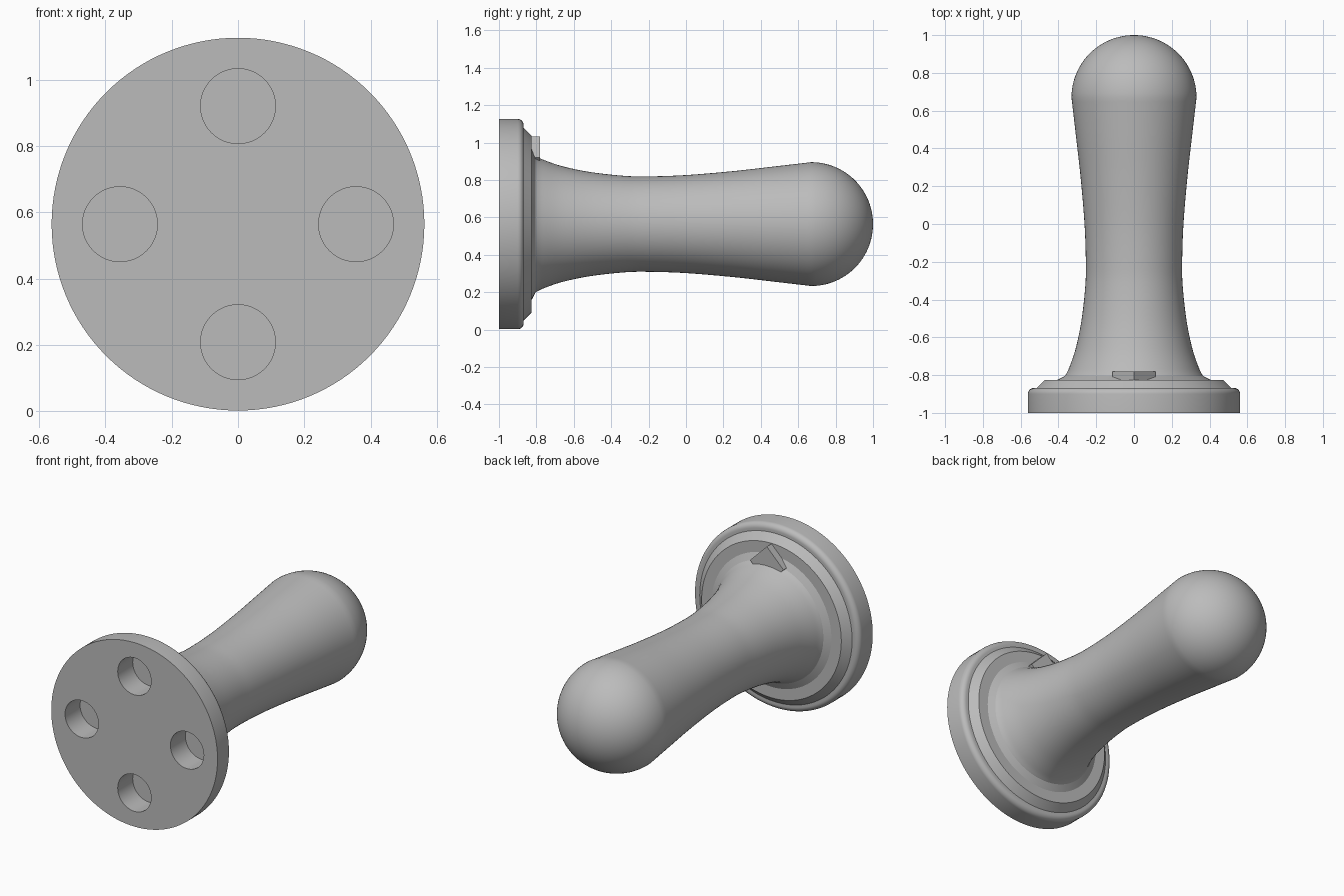
import bpy
import bmesh
import math
from mathutils import Matrix, Vector

if "Cube" in bpy.data.objects:
    bpy.data.objects.remove(bpy.data.objects["Cube"], do_unlink=True)

CENTRE_Z = 0.564
SEGMENTS = 128

grey = bpy.data.materials.new("plain grey")
grey.use_nodes = True
colour = (0.5, 0.5, 0.5, 1)
grey.diffuse_color = colour
grey.node_tree.nodes["Principled BSDF"].inputs["Base Color"].default_value = colour


def add_object(name, bm):
    bmesh.ops.recalc_face_normals(bm, faces=bm.faces)
    mesh = bpy.data.meshes.new(name)
    bm.to_mesh(mesh)
    bm.free()
    mesh.materials.append(grey)
    obj = bpy.data.objects.new(name, mesh)
    bpy.context.collection.objects.link(obj)
    return obj


def select_only(obj):
    bpy.ops.object.select_all(action='DESELECT')
    obj.select_set(True)
    bpy.context.view_layer.objects.active = obj


def lathe(name, profile):
    """Turn (radius, y) points around the long axis, closing both ends."""
    bm = bmesh.new()
    rings = []
    for r, y in profile:
        if r < 1e-5:
            rings.append([bm.verts.new((0, y, CENTRE_Z))])
            continue
        angles = [2 * math.pi * i / SEGMENTS for i in range(SEGMENTS)]
        rings.append([bm.verts.new((r * math.cos(a), y, CENTRE_Z + r * math.sin(a)))
                      for a in angles])
    for a, b in zip(rings, rings[1:]):
        for i in range(SEGMENTS):
            j = (i + 1) % SEGMENTS
            if len(b) == 1:
                bm.faces.new((a[i], a[j], b[0]))
            else:
                bm.faces.new((a[i], a[j], b[j], b[i]))
    for ring in (rings[0], rings[-1]):
        if len(ring) > 1:
            bm.faces.new(ring)
    return add_object(name, bm)


def prism(name, sides, radius, y0, y1, x, z):
    """Regular prism along y with one corner pointing up."""
    bm = bmesh.new()
    bmesh.ops.create_cone(bm, cap_ends=True, segments=sides, radius1=radius,
                          radius2=radius, depth=y1 - y0)
    turn = Matrix.Rotation(math.pi / 2, 4, 'X')
    bmesh.ops.transform(bm, verts=bm.verts,
                        matrix=Matrix.Translation((x, (y0 + y1) / 2, z)) @ turn)
    return add_object(name, bm)


def smooth_path(points, steps=8):
    """Catmull-Rom curve through the points."""
    p = [Vector(q) for q in points]
    p = [2 * p[0] - p[1]] + p + [2 * p[-1] - p[-2]]
    out = []
    for a, b, c, d in zip(p, p[1:], p[2:], p[3:]):
        for k in range(steps):
            t = k / steps
            out.append(0.5 * (2 * b + (c - a) * t + (2 * a - 5 * b + 4 * c - d) * t ** 2
                              + (3 * b - a - 3 * c + d) * t ** 3))
    return out + [p[-2]]


# Round base plate: rounded rim, chamfer, flat ring and inner slope
rim = [(0.53 + 0.032 * math.cos(a), -0.9 + 0.032 * math.sin(a))
       for a in [math.pi / 2 * i / 8 for i in range(9)]]
base = lathe("base_plate", [(0.562, -1)] + rim
             + [(0.515, -0.868), (0.472, -0.825), (0.405, -0.825), (0.362, -0.803)])

# Four blind holes in the front of the plate
for i in range(4):
    a = i * math.pi / 2
    cutter = prism("hole_cutter", 48, 0.113, -1.1, -0.855,
                   0.356 * math.cos(a), CENTRE_Z + 0.356 * math.sin(a))
    cutter.hide_render = True
    select_only(base)
    mod = base.modifiers.new("hole", 'BOOLEAN')
    mod.operation = 'DIFFERENCE'
    mod.solver = 'EXACT'
    mod.object = cutter
    bpy.ops.object.modifier_apply(modifier=mod.name)
    bpy.data.objects.remove(cutter, do_unlink=True)

# Flared handle with a ball end
shaft = smooth_path([(0.368, -0.81), (0.345, -0.765), (0.309, -0.66), (0.278, -0.51),
                     (0.258, -0.33), (0.255, -0.2), (0.262, 0), (0.283, 0.25),
                     (0.309, 0.48), (0.331, 0.67)])
ball = [(0.331 * math.cos(a), 0.67 + 0.33 * math.sin(a))
        for a in [math.pi / 2 * i / 24 for i in range(1, 25)]]
handle = lathe("handle", [tuple(v) for v in shaft] + ball)

for part in (base, handle):
    select_only(part)
    bpy.ops.object.shade_smooth_by_angle(angle=math.radians(20))

# Small four-sided boss above the handle root
prism("top_boss", 4, 0.113, -0.84, -0.78, 0, CENTRE_Z + 0.356)
